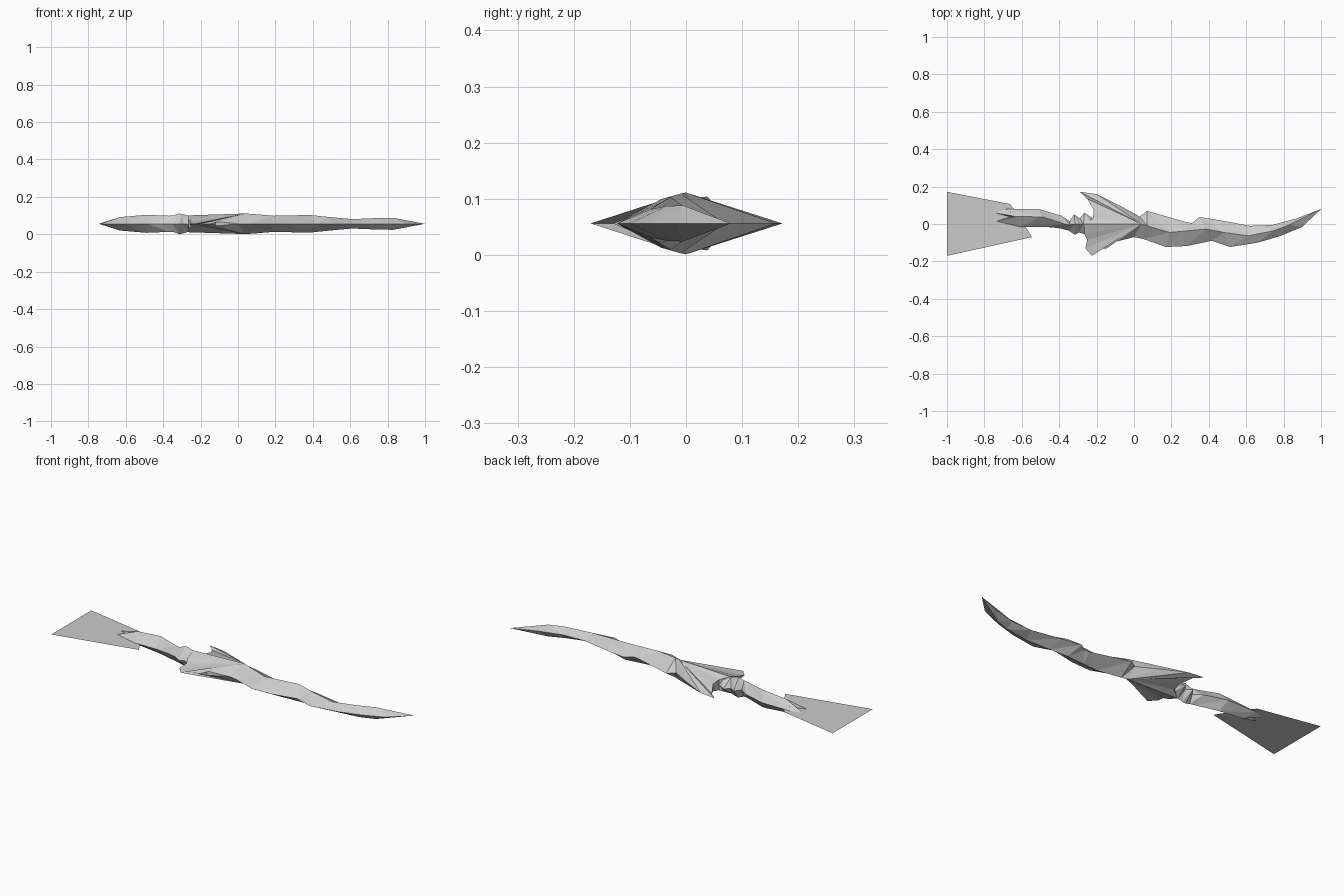
import bpy
import bmesh

old = bpy.data.objects.get("Cube")
if old:
    bpy.data.objects.remove(old, do_unlink=True)

MID = 0.056  # height of the flat symmetry plane

steel = bpy.data.materials.new("plain_grey")
steel.use_nodes = True
GREY = (0.6, 0.6, 0.6, 1)
steel.diffuse_color = GREY
steel.node_tree.nodes["Principled BSDF"].inputs["Base Color"].default_value = GREY


def finish(name, bm, solid=True):
    if solid:
        bmesh.ops.remove_doubles(bm, verts=bm.verts, dist=0.0005)
        bmesh.ops.recalc_face_normals(bm, faces=bm.faces)
    mesh = bpy.data.meshes.new(name)
    bm.to_mesh(mesh)
    bm.free()
    mesh.materials.append(steel)
    obj = bpy.data.objects.new(name, mesh)
    bpy.context.collection.objects.link(obj)


def diamond_loft(name, stations):
    """Each station: upper edge (x, y), ridge (x, y), lower edge (x, y), half height."""
    bm = bmesh.new()
    rings = []
    for hi, ridge, lo, h in stations:
        pts = [(*hi, MID), (*ridge, MID + h), (*lo, MID), (*ridge, MID - h)]
        rings.append([bm.verts.new(p) for p in pts])
    for a, b in zip(rings, rings[1:]):
        for i in range(4):
            j = (i + 1) % 4
            # split each side from the ridge so both halves mirror
            if i % 2:
                tris = ((a[i], a[j], b[i]), (a[j], b[j], b[i]))
            else:
                tris = ((a[i], a[j], b[j]), (a[i], b[j], b[i]))
            for t in tris:
                bm.faces.new(t)
    bm.faces.new(rings[0])
    bm.faces.new(rings[-1])
    finish(name, bm)


# Wavy blade
diamond_loft("blade", [
    ((0.03, 0.04), (0.04, 0.0), (0.0, -0.07), 0.055),
    ((0.07, 0.07), (0.07, -0.01), (0.05, -0.08), 0.053),
    ((0.28, 0.01), (0.19, -0.045), (0.17, -0.123), 0.043),
    ((0.31, 0.005), (0.28, -0.037), (0.28, -0.118), 0.045),
    ((0.35, 0.037), (0.385, -0.027), (0.415, -0.09), 0.047),
    ((0.46, 0.02), (0.48, -0.045), (0.515, -0.123), 0.037),
    ((0.62, -0.01), (0.61, -0.063), (0.66, -0.1), 0.025),
    ((0.74, -0.005), (0.75, -0.035), (0.78, -0.065), 0.031),
    ((0.87, 0.03), (0.83, -0.005), (0.9, -0.015), 0.032),
    ((1.0, 0.08), (1.0, 0.08), (1.0, 0.08), 0.0),
])

# Grip with collar rings
diamond_loft("grip", [
    ((-0.685, 0.08), (-0.63, 0.04), (-0.61, -0.015), 0.036),
    ((-0.51, 0.08), (-0.49, 0.038), (-0.48, -0.015), 0.048),
    ((-0.39, 0.045), (-0.37, 0.0), (-0.4, -0.022), 0.043),
    ((-0.345, 0.015), (-0.345, -0.005), (-0.35, -0.035), 0.044),
    ((-0.32, 0.05), (-0.315, 0.0), (-0.315, -0.058), 0.055),
    ((-0.29, 0.03), (-0.295, 0.0), (-0.295, -0.045), 0.052),
    ((-0.265, 0.06), (-0.27, 0.0), (-0.265, -0.055), 0.044),
    ((-0.22, 0.03), (-0.22, 0.0), (-0.24, -0.05), 0.04),
])

# Forked pommel
for name, tip, hi, lo in (
    ("pommel_prong_upper", (-0.745, 0.06), (-0.68, 0.08), (-0.66, 0.038)),
    ("pommel_prong_lower", (-0.735, 0.015), (-0.665, 0.038), (-0.61, -0.015)),
):
    diamond_loft(name, [(hi, (-0.63, 0.04), lo, 0.036), (tip, tip, tip, 0.0)])

# Winged guard: creased fan spreading back from the blade root
outline = [  # x, y, half height
    (0.03, 0.04, 0), (-0.07, 0.095, 0), (-0.2, 0.16, 0), (-0.29, 0.172, 0),
    (-0.25, 0.135, 0), (-0.215, 0.075, 0.02), (-0.22, 0.03, 0.028),
    (-0.265, 0, 0.045), (-0.265, -0.055, 0.025), (-0.25, -0.085, 0.012),
    (-0.26, -0.13, 0), (-0.225, -0.17, 0), (-0.2, -0.13, 0),
    (-0.145, -0.13, 0), (-0.12, -0.1, 0.012), (0.0, -0.07, 0),
]
bm = bmesh.new()
sides = []
for s in (1, -1):
    apex = bm.verts.new((0.04, 0, MID + s * 0.055))
    rim = [bm.verts.new((x, y, MID + s * h)) for x, y, h in outline]
    sides.append(rim)
    for a, b in zip(rim, rim[1:]):
        bm.faces.new((apex, a, b))
top, bottom = sides
for i in range(len(outline) - 1):
    if outline[i][2] or outline[i + 1][2]:
        bm.faces.new((top[i], top[i + 1], bottom[i + 1], bottom[i]))
finish("winged_guard", bm)

# Flat tail sheet
bm = bmesh.new()
corners = [(-1, -0.17), (-0.545, -0.07), (-0.57, -0.03), (-0.64, 0.08),
           (-0.665, 0.107), (-1, 0.172)]
bm.faces.new([bm.verts.new((x, y, MID)) for x, y in corners])
finish("tail_sheet", bm, solid=False)
